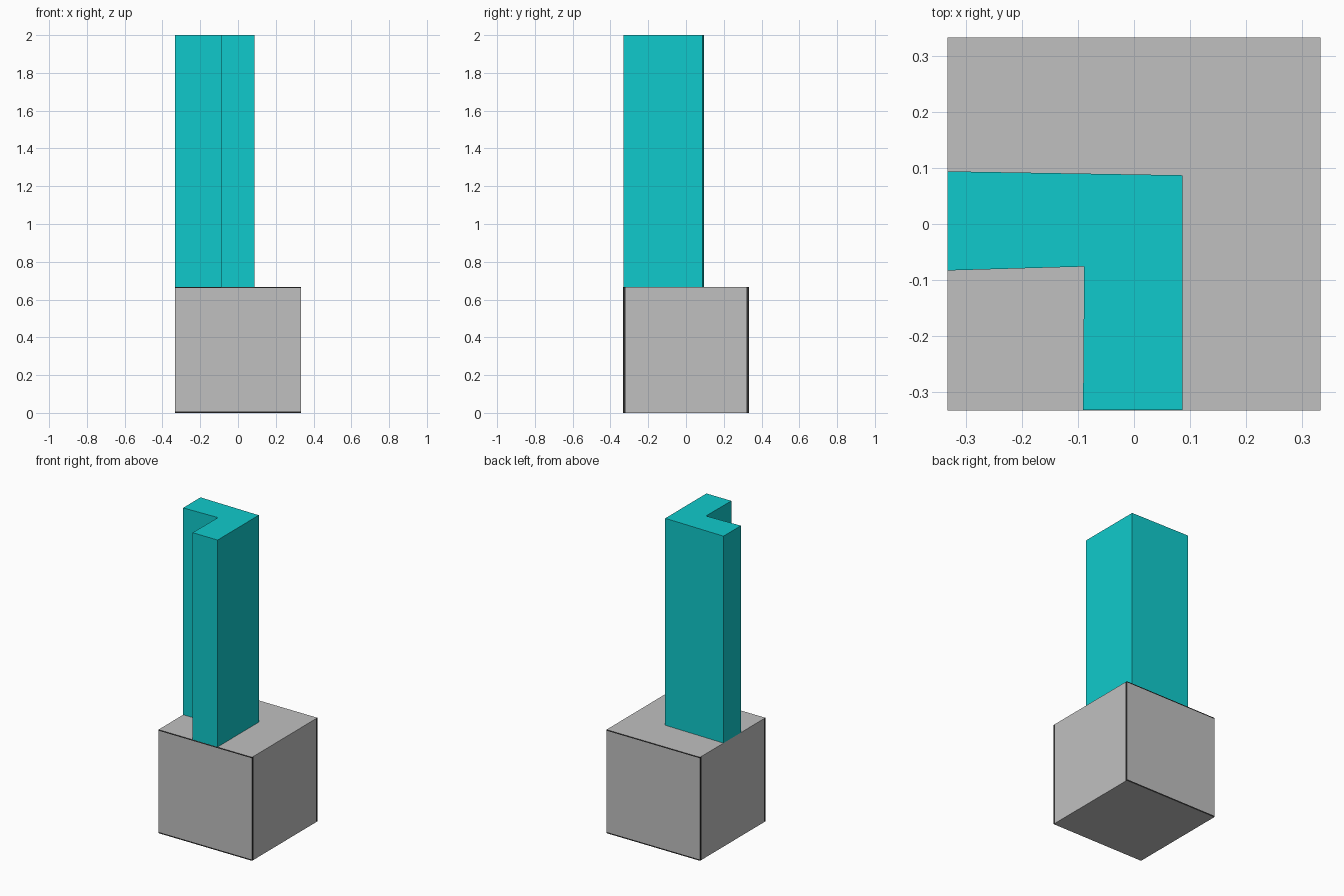
import bpy, bmesh

if "Cube" in bpy.data.objects:
    bpy.data.objects.remove(bpy.data.objects["Cube"])

def material(name, rgb):
    m = bpy.data.materials.new(name)
    m.diffuse_color = (*rgb, 1)
    m.use_nodes = True
    m.node_tree.nodes["Principled BSDF"].inputs["Base Color"].default_value = m.diffuse_color
    return m

grey = material("light_grey", (0.527, 0.527, 0.527))
dark = material("dark_edge", (0.03, 0.03, 0.03))
cyan = material("cyan", (0.005, 0.59, 0.604))

def prism(name, outline, z0, z1, mats, cuts=(), rule=None):
    bm = bmesh.new()
    base = bm.faces.new([bm.verts.new((x, y, z0)) for x, y in outline])
    ext = bmesh.ops.extrude_face_region(bm, geom=[base])
    for v in ext["geom"]:
        if isinstance(v, bmesh.types.BMVert):
            v.co.z = z1
    for co, no in cuts:
        bmesh.ops.bisect_plane(bm, geom=bm.verts[:] + bm.edges[:] + bm.faces[:],
                               plane_co=co, plane_no=no)
    bmesh.ops.recalc_face_normals(bm, faces=bm.faces[:])
    if rule:
        for f in bm.faces:
            f.material_index = rule(f.normal, f.calc_center_median())
    me = bpy.data.meshes.new(name)
    bm.to_mesh(me)
    bm.free()
    for m in mats:
        me.materials.append(m)
    ob = bpy.data.objects.new(name, me)
    bpy.context.collection.objects.link(ob)
    return ob

# Block base with thin dark edge strips on its sides
H = 0.333
T = 0.667
def edge_rule(n, c):
    if abs(n.x) > 0.9:
        return int(abs(c.y) > 0.32)
    if abs(n.y) > 0.9:
        return int(c.z < 0.008 or c.z > T - 0.007)
    return 0

prism("base_block", [(-H, -H), (H, -H), (H, H), (-H, H)], 0, T, [grey, dark],
      [((0, -0.32, 0), (0, 1, 0)), ((0, 0.32, 0), (0, 1, 0)),
       ((0, 0, 0.008), (0, 0, 1)), ((0, 0, T - 0.007), (0, 0, 1))], edge_rule)

# L-shaped column
prism("corner_column", [(-H, 0.094), (-H, -0.083), (-0.089, -0.076),
                        (-0.091, -0.332), (0.087, -0.332), (0.087, 0.087)],
      T, 2.0, [cyan])
